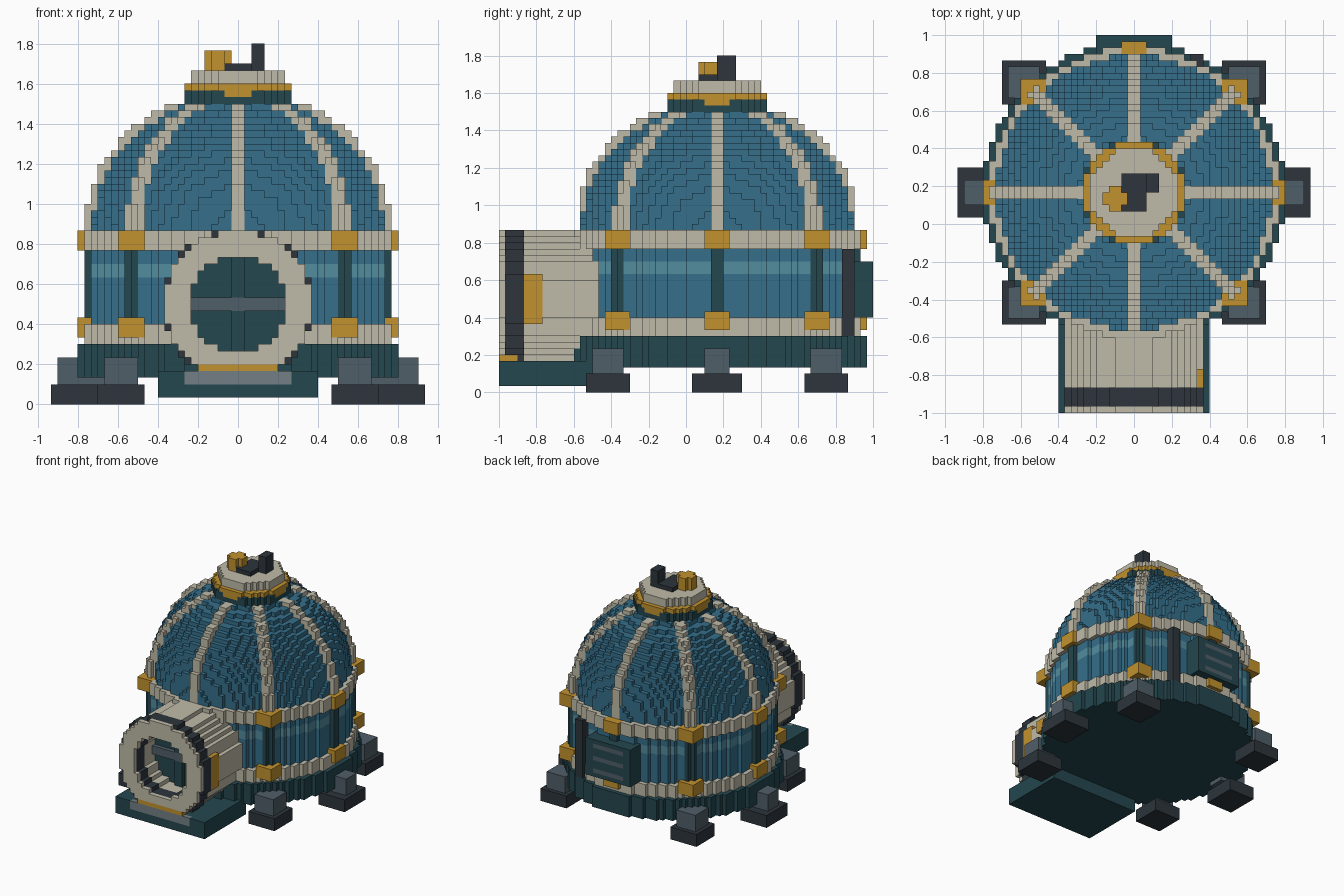
import bpy
import bmesh
from math import hypot

UNIT = 1 / 30      # edge of one block
CY = 5             # centre of the round hall along y, in blocks
AXIS_Z = 15        # height of the tunnel axis, in blocks

if "Cube" in bpy.data.objects:
    bpy.data.objects.remove(bpy.data.objects["Cube"], do_unlink=True)

HEX = {
    "deep_teal": "24474F", "blue": "356F8B", "light_blue": "528C9D",
    "cream": "C0BBA9", "gold": "C2922E", "charcoal": "2D353C",
    "slate": "505E68", "pale_slate": "738085",
}


def linear(code):
    srgb = [int(code[i:i + 2], 16) / 255 for i in (0, 2, 4)]
    return [c / 12.92 if c < 0.04 else ((c + 0.055) / 1.055) ** 2.4 for c in srgb] + [1]


MATS = {}
for name, code in HEX.items():
    mat = bpy.data.materials.new(name)
    mat.use_nodes = True
    mat.diffuse_color = linear(code)
    mat.node_tree.nodes["Principled BSDF"].inputs["Base Color"].default_value = linear(code)
    mat.node_tree.nodes["Principled BSDF"].inputs["Roughness"].default_value = 0.8
    MATS[name] = mat

blocks = {}        # cell -> (part, colour); later parts replace earlier ones


def fill(part, colour, xs, ys, zs, rule=None):
    """Fill the cells of a box whose centres pass the rule; no part means carve."""
    for i in range(*xs):
        for j in range(*ys):
            for k in range(*zs):
                if rule is None or rule(i + 0.5, j + 0.5, k + 0.5):
                    if part:
                        blocks[i, j, k] = (part, colour)
                    else:
                        blocks.pop((i, j, k), None)


def drum(part, colour, radius, z0, z1, cx=0, cy=CY):
    """Upright cylinder."""
    n = int(radius) + 1
    fill(part, colour, (cx - n, cx + n), (cy - n, cy + n), (z0, z1),
         lambda x, y, z: hypot(x - cx, y - cy) <= radius)


def pipe(part, colour, radius, y0, y1):
    """Cylinder along y on the tunnel axis."""
    n = int(radius) + 1
    fill(part, colour, (-n, n), (y0, y1), (AXIS_Z - n, AXIS_Z + n),
         lambda x, y, z: hypot(x, z - AXIS_Z) <= radius)


def on_spoke(x, y):
    """True on the eight radial lines, two blocks wide."""
    dx, dy = x, y - CY
    return min(abs(dx), abs(dy), abs(dx - dy) * 0.707, abs(dx + dy) * 0.707) < 1


def dome_rule(radius, height, spokes=False):
    def rule(x, y, z):
        inside = hypot(hypot(x, y - CY) / radius, (z - 26) / height) <= 1
        return inside and (not spokes or (on_spoke(x, y) and abs(y - CY) < 22))
    return rule


# Round hall: plinth, walls, bands
drum("plinth", "deep_teal", 24, 4, 9)
drum("wall", "blue", 22, 9, 23)
drum("wall", "light_blue", 22, 19, 21)
fill("wall_pillars", "deep_teal", (-24, 24), (-19, 29), (12, 23),
     lambda x, y, z: on_spoke(x, y) and 20 < hypot(x, y - CY) <= 23)
drum("lower_band", "cream", 23, 9, 12)
drum("upper_band", "cream", 23, 23, 26)

# Dome with raised ribs
hall = ((-24, 24), (-19, 29), (26, 45))
fill("dome", "blue", *hall, dome_rule(21.8, 20.2))
fill("dome_ribs", "cream", *hall, dome_rule(23, 21, spokes=True))

# Gold clamps on both bands at the eight spokes
for sx in (-1, 0, 1):
    for sy in (-1, 0, 1):
        if sx or sy:
            reach = 16 if sx and sy else 22
            cx, cy = sx * reach, CY + sy * reach
            for z0 in (10, 23):
                fill("band_clamps", "gold", (cx - 2, cx + 2), (cy - 2, cy + 2), (z0, z0 + 3))

# Crown on top of the dome
drum("crown_collar", "deep_teal", 8.4, 45, 47)
drum("crown_ring", "gold", 8.1, 47, 48)
fill("crown_ring", "gold", (-8, 8), (CY - 8, CY + 8), (46, 47),
     lambda x, y, z: min(abs(x), abs(y - CY)) < 2 and hypot(x, y - CY) > 7)
drum("crown_cap", "cream", 7.1, 48, 50)
fill("mast_plate", "charcoal", (-2, 2), (2, 8), (50, 51))
fill("mast", "charcoal", (2, 4), (5, 8), (50, 54))
drum("valve", "gold", 1.9, 50, 53, cx=-3, cy=4)

# Entrance tunnel with a dark hoop, hollowed to a recessed door
pipe("tunnel", "cream", 11, -30, -14)
pipe("tunnel_hoop", "charcoal", 11.4, -29, -26)
fill("tunnel_box", "gold", (10, 11), (-26, -23), (11, 19))
pipe(None, None, 7.2, -30, -22)
pipe("door", "deep_teal", 7.2, -22, -21)
fill("door_post", "deep_teal", (-1, 1), (-23, -22), (8, 22))
fill("door_bar", "slate", (-7, 7), (-23, -22), (14, 16))

# Threshold below the tunnel
fill("threshold", "deep_teal", (-12, 12), (-30, -14), (1, 5))
fill("threshold_plate", "pale_slate", (-8, 8), (-30, -29), (3, 5))
fill("threshold_strip", "gold", (-6, 6), (-30, -27), (5, 6))

# Rear hatch with three vents, and the pipe beside it
fill("rear_hatch", "deep_teal", (-6, 6), (26, 30), (12, 21))
for z0 in (13, 16, 19):
    fill("hatch_vents", "slate", (-4, 4), (29, 30), (z0, z0 + 1))
fill("rear_pipe", "charcoal", (9, 11), (25, 27), (9, 23))

# Six feet: one each side and four on the diagonals
for s in (-1, 1):
    def span(a, b):
        return (a, b) if s > 0 else (-b, -a)
    fill("foot_pads", "charcoal", span(21, 28), (1, 9), (0, 3))
    fill("foot_legs", "slate", span(20, 27), (3, 7), (3, 7))
    for y0 in (-16, 19):
        leg_y = y0 + 1
        fill("foot_pads", "charcoal", span(14, 21), (y0, y0 + 7), (0, 3))
        fill("foot_legs", "slate", span(15, 20), (leg_y, leg_y + 5), (3, 7))


def side_corners(cell, axis, sign):
    """Corners of one block face, wound outwards."""
    u, v = (axis + 1) % 3, (axis + 2) % 3
    ring = [(0, 0), (1, 0), (1, 1), (0, 1)]
    for a, b in ring if sign > 0 else ring[::-1]:
        p = list(cell)
        p[axis] += sign > 0
        p[u] += a
        p[v] += b
        yield tuple(p)


# Skin every part: only the exposed block sides become faces
parts = {}
for cell, (part, colour) in blocks.items():
    parts.setdefault(part, []).append((cell, colour))

for part, cells in parts.items():
    bm = bmesh.new()
    verts, slots = {}, []
    for cell, colour in cells:
        if colour not in slots:
            slots.append(colour)
        for axis in range(3):
            for sign in (-1, 1):
                near = list(cell)
                near[axis] += sign
                if tuple(near) in blocks:
                    continue
                loop = []
                for p in side_corners(cell, axis, sign):
                    if p not in verts:
                        verts[p] = bm.verts.new([c * UNIT for c in p])
                    loop.append(verts[p])
                bm.faces.new(loop).material_index = slots.index(colour)
    if bm.faces:
        mesh = bpy.data.meshes.new(part)
        bm.to_mesh(mesh)
        for colour in slots:
            mesh.materials.append(MATS[colour])
        bpy.context.collection.objects.link(bpy.data.objects.new(part, mesh))
    bm.free()
